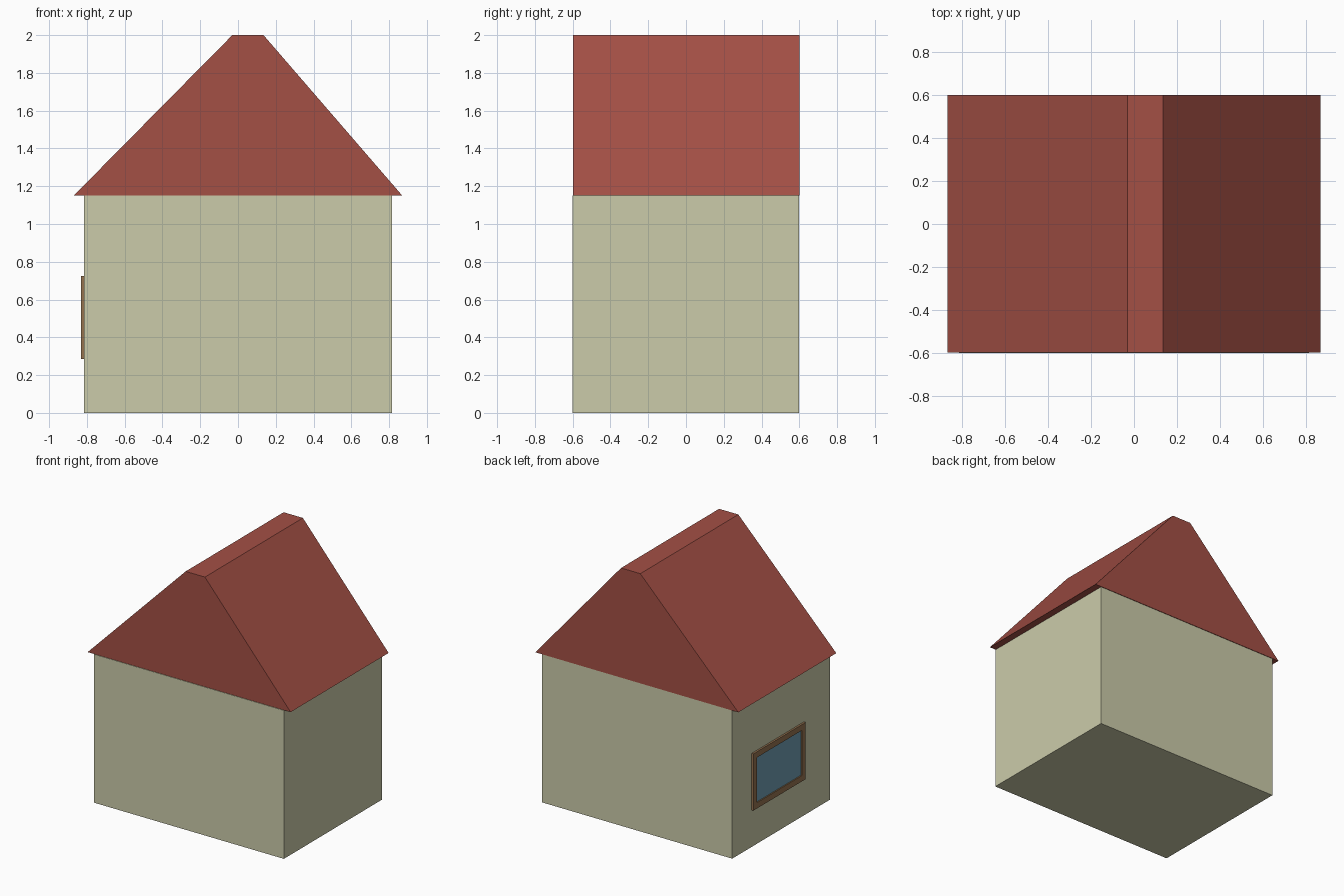
import bpy, bmesh

if "Cube" in bpy.data.objects:
    bpy.data.objects.remove(bpy.data.objects["Cube"])


def material(name, color):
    mat = bpy.data.materials.new(name)
    mat.diffuse_color = (*color, 1)
    mat.use_nodes = True
    mat.node_tree.nodes["Principled BSDF"].inputs["Base Color"].default_value = mat.diffuse_color
    return mat


def finish(name, bm, mat):
    bmesh.ops.recalc_face_normals(bm, faces=bm.faces)
    mesh = bpy.data.meshes.new(name)
    bm.to_mesh(mesh)
    bm.free()
    mesh.materials.append(mat)
    bpy.context.collection.objects.link(bpy.data.objects.new(name, mesh))


def prism(name, profile, y0, y1, mat):
    """Extrude an x-z profile along y."""
    bm = bmesh.new()
    face = bm.faces.new([bm.verts.new((x, y0, z)) for x, z in profile])
    new = bmesh.ops.extrude_face_region(bm, geom=[face], use_keep_orig=True)["geom"]
    bmesh.ops.translate(bm, vec=(0, y1 - y0, 0),
                        verts=[v for v in new if isinstance(v, bmesh.types.BMVert)])
    finish(name, bm, mat)


def rect(x0, x1, z0, z1):
    return [(x0, z0), (x1, z0), (x1, z1), (x0, z1)]


wall = material("wall", (0.60, 0.60, 0.40))
tile = material("roof", (0.37, 0.08, 0.06))
wood = material("wood", (0.30, 0.17, 0.08))
glass = material("glass", (0.16, 0.34, 0.44))

# House body and flat-ridged, slightly off-centre roof
prism("house_walls", rect(-0.815, 0.815, 0, 1.15), -0.602, 0.598, wall)
prism("roof", [(-0.87, 1.15), (0.87, 1.15), (0.135, 2), (-0.03, 2)], -0.598, 0.602, tile)

# Window on the left wall: four frame bars around a recessed pane
X0, X1, Y0, Y1, Z0, Z1, B = -0.83, -0.815, -0.28, 0.36, 0.285, 0.725, 0.045
for side, ya, yb in (("front", Y0, Y0 + B), ("back", Y1 - B, Y1)):
    prism("window_frame_" + side, rect(X0, X1, Z0, Z1), ya, yb, wood)
for side, za, zb in (("bottom", Z0, Z0 + B), ("top", Z1 - B, Z1)):
    prism("window_frame_" + side, rect(X0, X1, za, zb), Y0 + B, Y1 - B, wood)
prism("window_pane", rect(-0.821, X1, Z0 + B, Z1 - B), Y0 + B, Y1 - B, glass)
